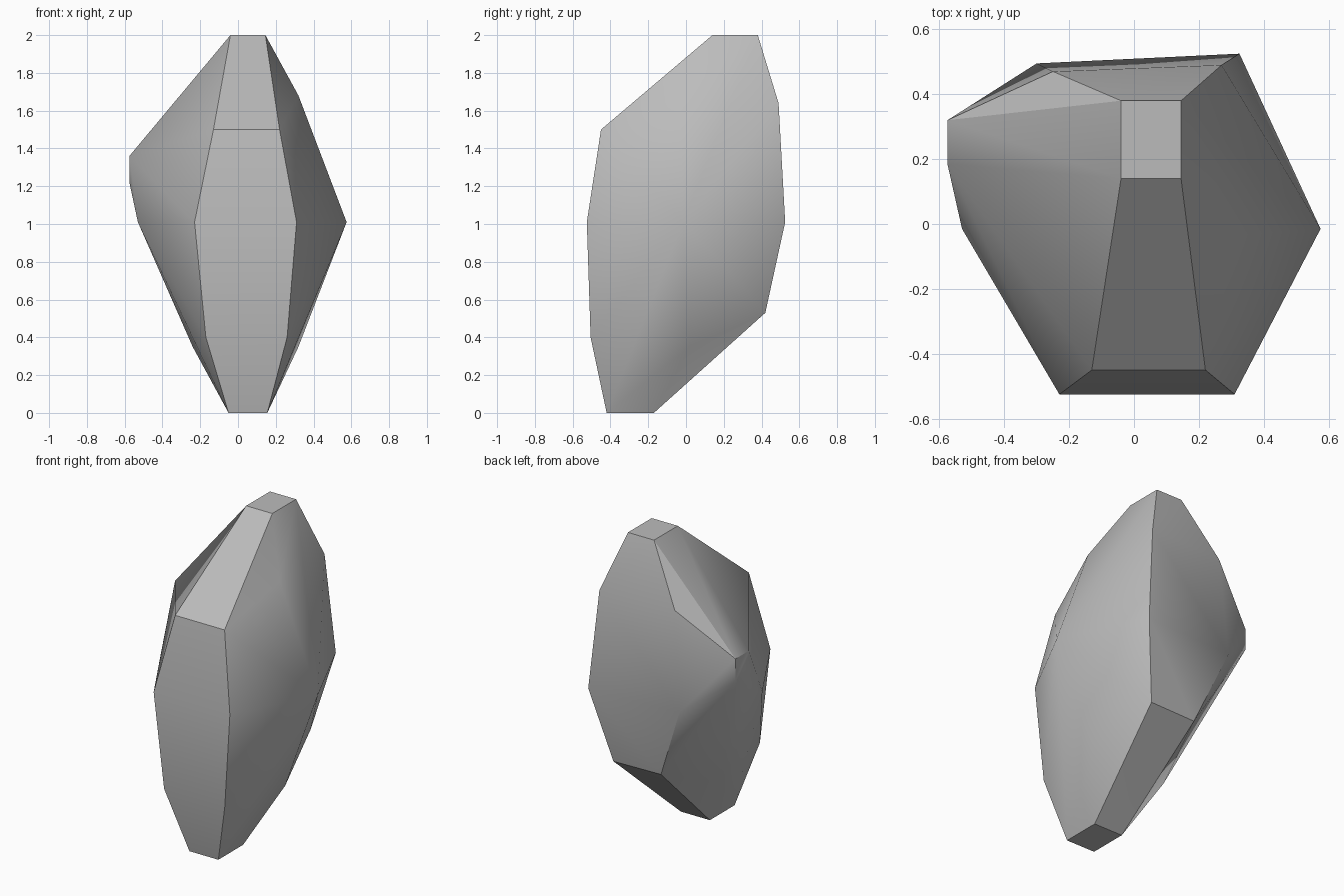
import bpy, bmesh
from math import radians

cube = bpy.data.objects.get("Cube")
if cube:
    bpy.data.objects.remove(cube, do_unlink=True)

# Corners of the stone, grouped by side
front = [(-.13, -.45, 1.5), (.22, -.45, 1.5), (-.23, -.525, 1.01),
         (.31, -.525, 1.01), (-.17, -.505, .4), (.26, -.505, .4)]
back = [(-.25, .47, 1.64), (.27, .49, 1.64), (-.3, .495, 1.01),
        (.325, .525, 1.01), (-.11, .41, .53), (.22, .42, .53)]
sides = [(.32, -.035, 1.68), (.575, -.015, 1.01), (.32, .02, .35),
         (-.53, -.015, 1.01), (-.24, -.02, .35)]

# Flat ends and the small clipped corner
top = [(x, y, 2) for x in (-.04, .145) for y in (.14, .38)]
bottom = [(x, y, 0) for x in (-.05, .155) for y in (-.42, -.17)]
clipped_corner = [(-.575, y, z) for y in (.185, .32) for z in (1.22, 1.36)]

# Wrap the corners in a faceted skin
bm = bmesh.new()
for point in front + back + sides + top + bottom + clipped_corner:
    bm.verts.new(point)
hull = bmesh.ops.convex_hull(bm, input=bm.verts[:])
loose = [v for v in bm.verts if not v.link_faces]
bmesh.ops.delete(bm, geom=loose, context='VERTS')
bmesh.ops.dissolve_limit(bm, angle_limit=radians(1), verts=bm.verts[:], edges=bm.edges[:])
bmesh.ops.recalc_face_normals(bm, faces=bm.faces[:])

mesh = bpy.data.meshes.new("stone")
bm.to_mesh(mesh)
bm.free()
stone = bpy.data.objects.new("stone", mesh)
bpy.context.collection.objects.link(stone)

# Plain grey surface
grey = bpy.data.materials.new("stone_grey")
grey.use_nodes = True
grey.diffuse_color = (.5, .5, .5, 1)
grey.node_tree.nodes["Principled BSDF"].inputs["Base Color"].default_value = (.5, .5, .5, 1)
mesh.materials.append(grey)

# Soft shading across shallow facets, crisp main edges
bpy.ops.object.select_all(action='DESELECT')
stone.select_set(True)
bpy.context.view_layer.objects.active = stone
bpy.ops.object.shade_smooth_by_angle(angle=radians(30))
